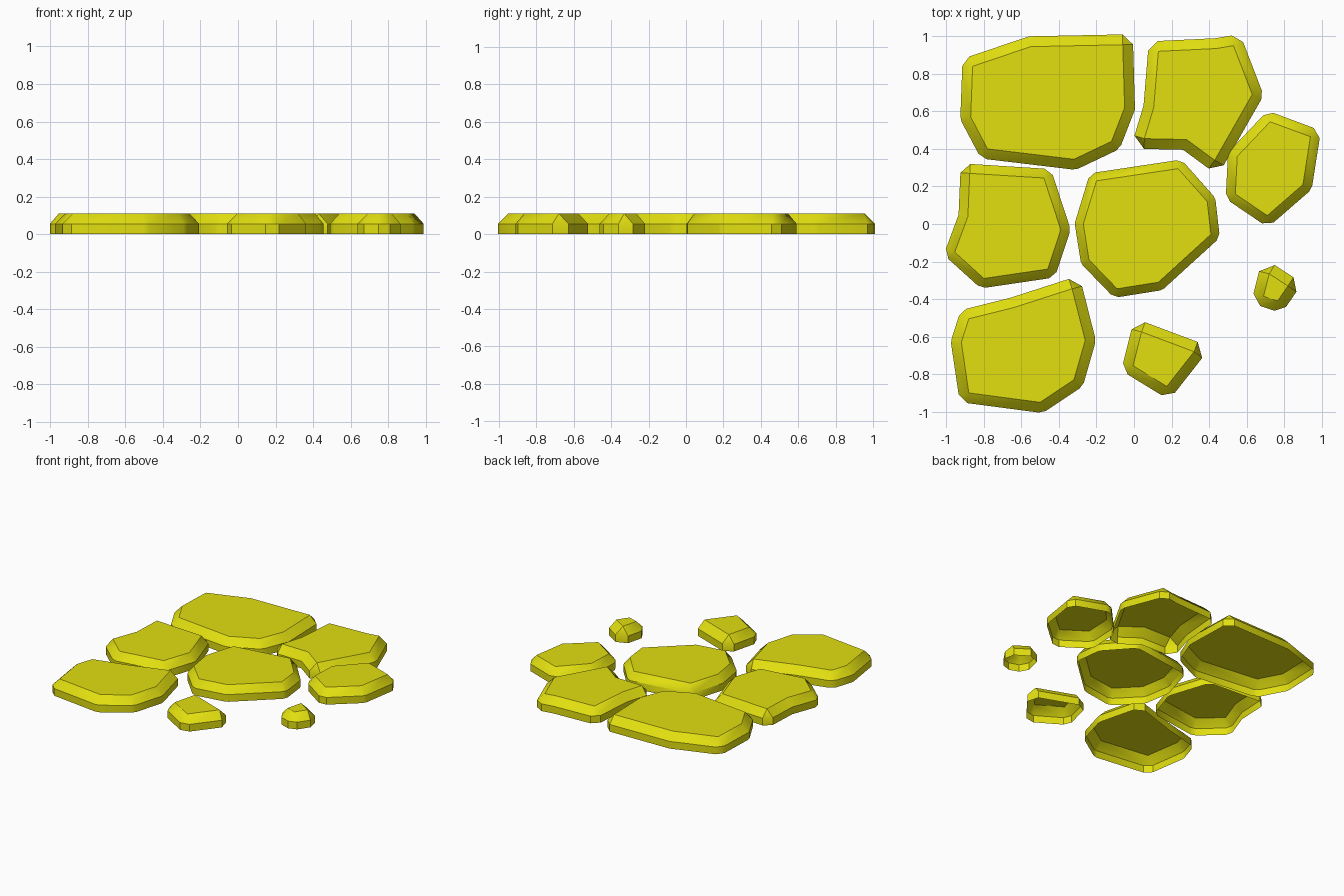
import bpy
import bmesh
from math import radians
from mathutils import Vector

default_cube = bpy.data.objects.get("Cube")
if default_cube:
    bpy.data.objects.remove(default_cube, do_unlink=True)

HEIGHT = 0.11
WALL = 0.055

# Single yellow stone colour
yellow = bpy.data.materials.new("mustard_yellow")
yellow.use_nodes = True
colour = (0.76, 0.74, 0.005, 1)
yellow.diffuse_color = colour
shader = yellow.node_tree.nodes["Principled BSDF"]
shader.inputs["Base Color"].default_value = colour
shader.inputs["Roughness"].default_value = 0.8


def outward(start, end):
    """Unit normal pointing out of a clockwise outline."""
    edge = (end - start).normalized()
    return Vector((-edge.y, edge.x))


def corner_ring(before, corner, after, width):
    """Offset one corner: convex corners are clipped to two points, others mitred."""
    n_in, n_out = outward(before, corner), outward(corner, after)
    turn = n_in.x * n_out.y - n_in.y * n_out.x
    if turn < -0.4:
        return [corner + n_in * width, corner + n_out * width]
    return [corner + (n_in + n_out) * width / (1 + n_in.dot(n_out))]


def stone(name, outline, width=0.055):
    """Flat top, sloped shoulder and upright wall, open underneath."""
    points = [Vector(p) for p in outline]
    count = len(points)
    bm = bmesh.new()
    top = [bm.verts.new((p.x, p.y, HEIGHT)) for p in points]
    shoulder, foot = [], []
    for i, p in enumerate(points):
        ring = corner_ring(points[i - 1], p, points[(i + 1) % count], width)
        shoulder.append([bm.verts.new((q.x, q.y, WALL)) for q in ring])
        foot += [bm.verts.new((q.x, q.y, 0)) for q in ring]

    bm.faces.new(top)
    # Shoulder: a slope along each side and a triangle at each clipped corner
    for i in range(count):
        j = (i + 1) % count
        bm.faces.new((top[i], top[j], shoulder[j][0], shoulder[i][-1]))
        if len(shoulder[i]) > 1:
            bm.faces.new((top[i], shoulder[i][1], shoulder[i][0]))
    # Wall
    rim = [v for group in shoulder for v in group]
    for i in range(len(rim)):
        j = (i + 1) % len(rim)
        bm.faces.new((rim[i], rim[j], foot[j], foot[i]))
    bmesh.ops.recalc_face_normals(bm, faces=bm.faces)
    if max(bm.faces, key=lambda f: f.calc_center_median().z).normal.z < 0:
        bmesh.ops.reverse_faces(bm, faces=bm.faces)

    mesh = bpy.data.meshes.new(name)
    bm.to_mesh(mesh)
    bm.free()
    mesh.materials.append(yellow)
    obj = bpy.data.objects.new(name, mesh)
    bpy.context.collection.objects.link(obj)
    bpy.ops.object.select_all(action='DESELECT')
    obj.select_set(True)
    bpy.context.view_layer.objects.active = obj
    bpy.ops.object.shade_smooth_by_angle(angle=radians(35))
    return obj


# Top outlines, listed clockwise
stone("back_right_stone", [(-.86, .84), (-.55, .945), (-.06, .955), (-.05, .62),
                           (-.12, .44), (-.32, .345), (-.78, .4), (-.87, .57)])
stone("back_left_stone", [(.13, .92), (.44, .935), (.53, .95), (.63, .69),
                          (.43, .34), (.28, .45), (.055, .455), (.105, .62)])
stone("left_stone", [(.725, .545), (.94, .465), (.9, .21), (.71, .045),
                     (.54, .16), (.55, .36)], .05)
stone("right_stone", [(-.875, .27), (-.48, .245), (-.39, -.03), (-.46, -.24),
                      (-.8, -.29), (-.955, -.15), (-.885, .04)], .05)
stone("centre_stone", [(-.2, .23), (.235, .295), (.39, .12), (.41, -.055),
                       (.13, -.31), (-.09, -.345), (-.24, -.19), (-.27, 0)], .045)
stone("front_right_stone", [(-.88, -.505), (-.64, -.445), (-.33, -.345), (-.26, -.62),
                            (-.32, -.83), (-.5, -.95), (-.88, -.9), (-.92, -.63)])
stone("front_left_stone", [(.04, -.575), (.32, -.68), (.175, -.865), (-.005, -.755)])
stone("small_stone", [(.72, -.265), (.82, -.33), (.765, -.41), (.69, -.385)])
